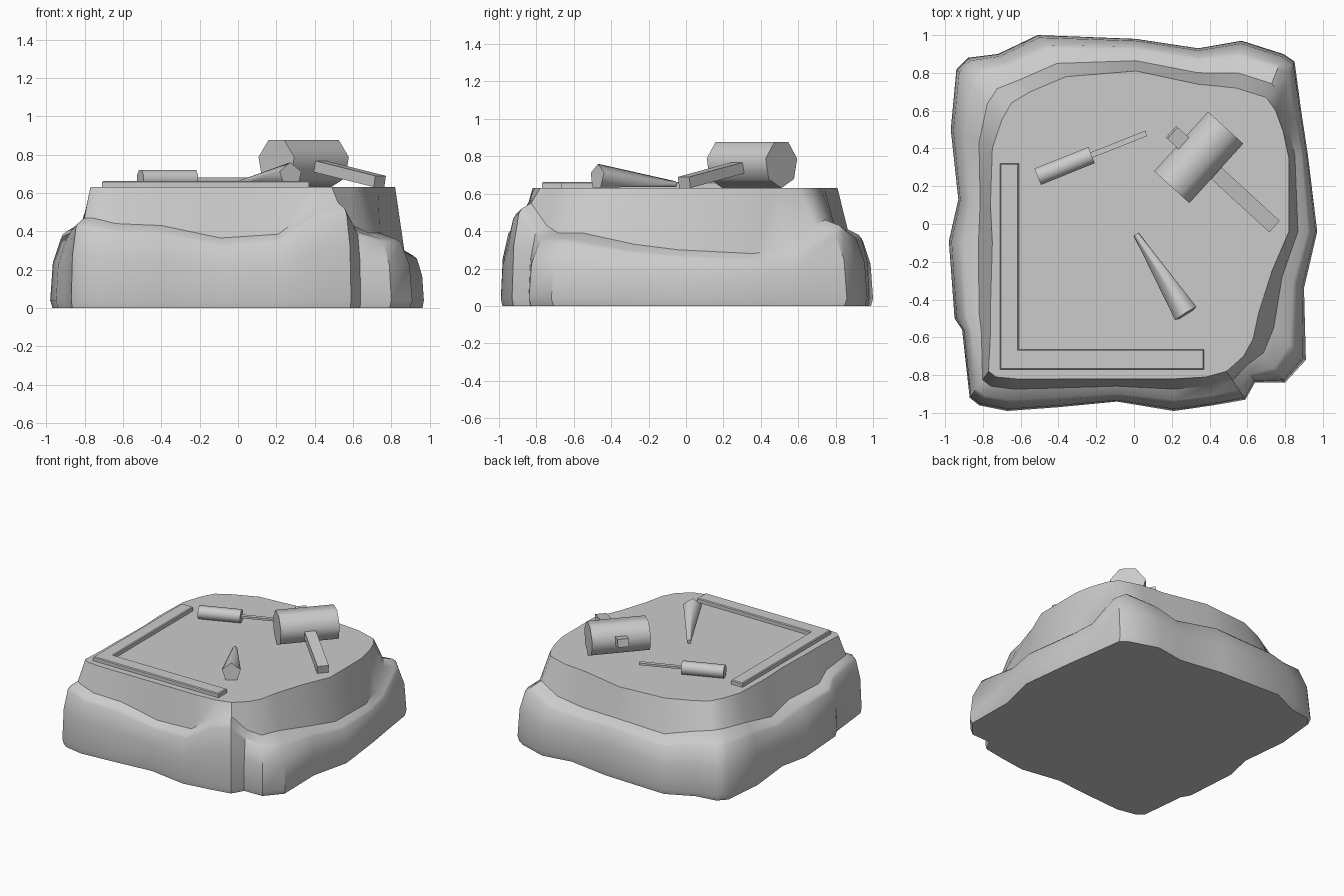
import bpy, bmesh
from math import radians, pi
from mathutils import Vector, Matrix

if "Cube" in bpy.data.objects:
    bpy.data.objects.remove(bpy.data.objects["Cube"])


def finish(name, bm, angle=None):
    bmesh.ops.recalc_face_normals(bm, faces=bm.faces)
    me = bpy.data.meshes.new(name)
    bm.to_mesh(me)
    bm.free()
    ob = bpy.data.objects.new(name, me)
    bpy.context.collection.objects.link(ob)
    if angle:
        bpy.ops.object.select_all(action='DESELECT')
        ob.select_set(True)
        bpy.context.view_layer.objects.active = ob
        bpy.ops.object.shade_smooth_by_angle(angle=radians(angle))
    return ob


def frame(a, b):
    """Matrix centred between a and b, local z along a->b, local y upwards."""
    z = (b - a).normalized()
    x = Vector((0, 0, 1)).cross(z).normalized()
    y = z.cross(x)
    m = Matrix((x, y, z)).transposed().to_4x4()
    m.translation = (a + b) / 2
    return m


def rod(name, a, b, r1, r2, sides, spin, angle):
    a, b = Vector(a), Vector(b)
    bm = bmesh.new()
    bmesh.ops.create_cone(bm, cap_ends=True, segments=sides, radius1=r1, radius2=r2,
                          depth=(b - a).length,
                          matrix=frame(a, b) @ Matrix.Rotation(spin, 4, 'Z'))
    return finish(name, bm, angle)


def bar(name, a, b, width, height):
    a, b = Vector(a), Vector(b)
    bm = bmesh.new()
    bmesh.ops.create_cube(bm, size=1, matrix=frame(a, b) @
                          Matrix.Diagonal((width, height, (b - a).length, 1)))
    return finish(name, bm)


# Rock outline: foot x, y; flat top x, y; ledge height
TOP = 0.63
outline = [
    (.97, -.04, .82, -.04, .27), (.92, .37, .82, .35, .25), (.885, .60, .79, .49, .27),
    (.85, .86, .75, .60, .40), (.79, .90, .70, .67, .43), (.57, .97, .54, .72, .38),
    (.34, .93, .34, .74, .35), (.01, .98, .01, .81, .38), (-.51, 1.0, -.36, .78, .36),
    (-.72, .90, -.55, .70, .40), (-.88, .88, -.65, .64, .42), (-.94, .82, -.70, .55, .42),
    (-.97, .50, -.75, .40, .40), (-.93, .13, -.76, .10, .32), (-.98, -.09, -.75, -.10, .38),
    (-.95, -.50, -.76, -.45, .36), (-.91, -.56, -.76, -.58, .42), (-.87, -.92, -.77, -.78, .44),
    (-.82, -.96, -.73, -.81, .44), (-.67, -.99, -.62, -.82, .41), (-.40, -.97, -.40, -.82, .40),
    (-.09, -.94, -.09, -.82, .335), (.21, -.99, .21, -.82, .355), (.42, -.96, .38, -.81, .49),
    (.59, -.93, .49, -.78, .52), (.64, -.84, .58, -.70, .40), (.80, -.84, .63, -.61, .36),
    (.91, -.72, .66, -.47, .36), (.90, -.34, .73, -.25, .30)]

# Ring steps: blend from foot to top outline, height from ledge height
steps = [(.05, lambda h: 0), (0, lambda h: .04), (.06, lambda h: h * .62),
         (.24, lambda h: h * .95), (.34, lambda h: h),
         (.68, lambda h: h + .03), (1, lambda h: TOP)]
bm = bmesh.new()
rings = [[bm.verts.new((bx + (tx - bx) * t, by + (ty - by) * t, zf(h)))
          for bx, by, tx, ty, h in outline] for t, zf in steps]
n = len(outline)
for lo, hi in zip(rings, rings[1:]):
    for i in range(n):
        j = (i + 1) % n
        bm.faces.new((lo[i], lo[j], hi[j], hi[i]))
bm.faces.new(rings[0][::-1])
bm.faces.new(rings[-1])
finish("rock_base", bm, 40)

# L-shaped measuring square
bm = bmesh.new()
profile = [(-.71, -.77), (.37, -.77), (.37, -.665), (-.61, -.665), (-.61, .32), (-.71, .32)]
face = bm.faces.new([bm.verts.new((x, y, TOP - .005)) for x, y in profile])
ext = bmesh.ops.extrude_face_region(bm, geom=[face])
bmesh.ops.translate(bm, vec=(0, 0, .037),
                    verts=[v for v in ext['geom'] if isinstance(v, bmesh.types.BMVert)])
bmesh.ops.holes_fill(bm, edges=bm.edges, sides=0)
# chamfered upper rim
rim = [e for e in bm.edges if all(v.co.z > TOP for v in e.verts)]
bmesh.ops.bevel(bm, geom=rim, offset=.006, segments=1, affect='EDGES')
finish("measuring_square", bm)

# Seven-sided mallet leaning on its handle
rod("mallet_head", (.20, .195, .759), (.485, .51, .759), .129, .129, 7, pi, 60)
bar("mallet_handle", (.20, .485, .795), (.74, -.01, .66), .082, .06)

# Chisel with round handle and thin blade
rod("chisel_handle", (-.51, .25, .673), (-.225, .365, .673), .05, .05, 8, pi / 8, 50)
bar("chisel_blade", (-.25, .355, .673), (.065, .48, .673), .03, .016)

# Tapered five-sided spike
rod("spike", (.275, -.475, .69), (.012, -.055, .65), .07, .016, 5, 0, 75)
